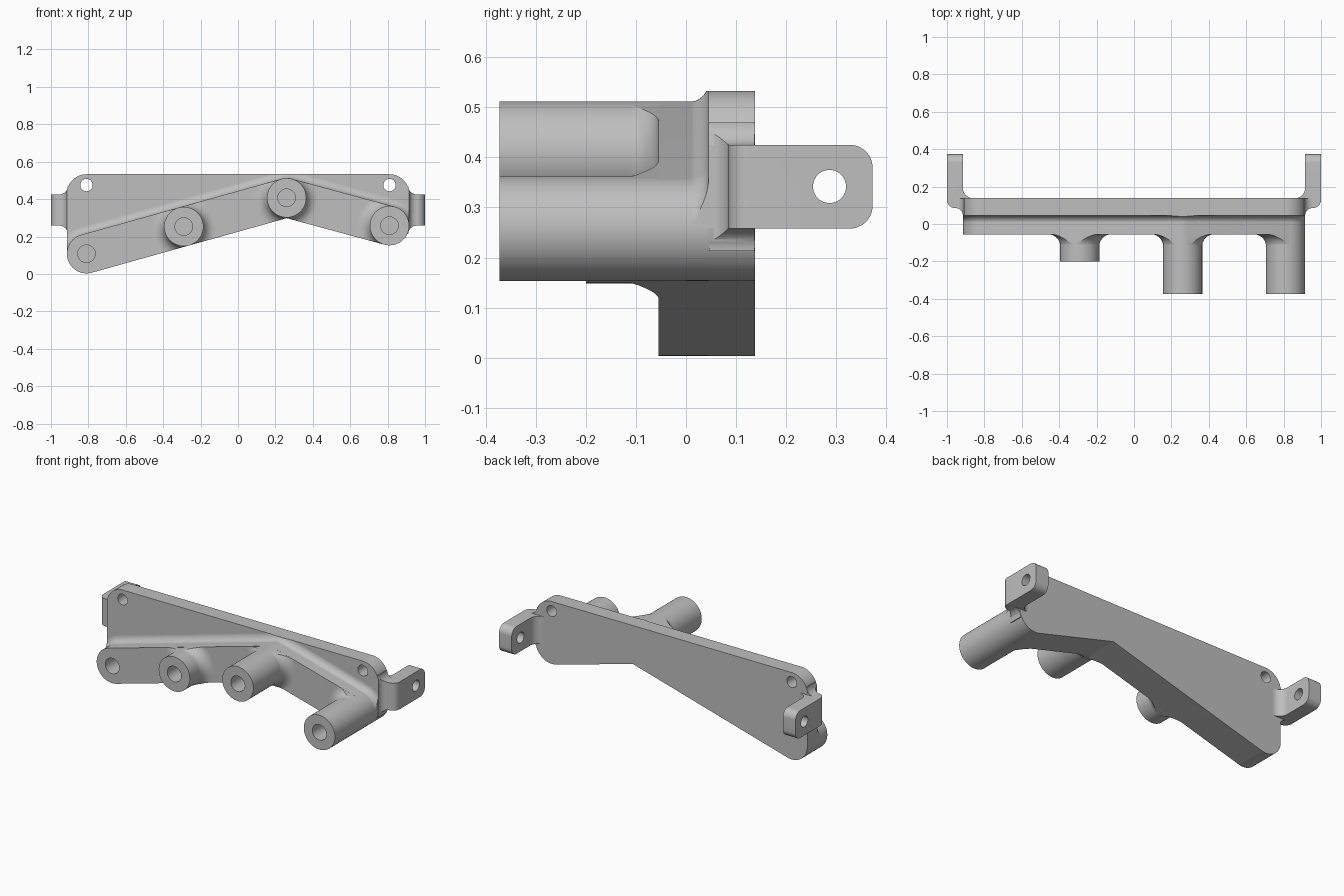
import bpy, bmesh
from math import sin, cos, pi, atan2, radians
from mathutils import Vector

cube = bpy.data.objects.get("Cube")
if cube:
    bpy.data.objects.remove(cube)

grey = bpy.data.materials.new("plain grey")
grey.use_nodes = True
colour = (0.52, 0.52, 0.52, 1)
grey.diffuse_color = colour
grey.node_tree.nodes["Principled BSDF"].inputs["Base Color"].default_value = colour

R = 0.105                       # boss and corner radius
FRONT, STEP, BACK = -0.055, 0.045, 0.138
A, B, C = Vector((-0.81, 0.108)), Vector((0.26, 0.407)), Vector((0.81, 0.258))
MID = A.lerp(B, 0.486)
parts, helpers = [], []


def arc(centre, r, start, end, steps=24):
    """Points along an arc, angles in radians."""
    return [(centre[0] + r * cos(start + (end - start) * i / steps),
             centre[1] + r * sin(start + (end - start) * i / steps))
            for i in range(steps + 1)]


def loft(name, rings, helper=False):
    """Closed solid through a list of matching 3D rings."""
    bm = bmesh.new()
    rows = [[bm.verts.new(p) for p in ring] for ring in rings]
    n = len(rows[0])
    for low, high in zip(rows, rows[1:]):
        for i in range(n):
            j = (i + 1) % n
            bm.faces.new((low[i], low[j], high[j], high[i]))
    bm.faces.new(rows[0][::-1])
    bm.faces.new(rows[-1])
    bmesh.ops.recalc_face_normals(bm, faces=bm.faces)
    mesh = bpy.data.meshes.new(name)
    bm.to_mesh(mesh)
    bm.free()
    ob = bpy.data.objects.new(name, mesh)
    bpy.context.collection.objects.link(ob)
    ob.hide_render = helper
    (helpers if helper else parts).append(ob)
    return ob


def prism(name, outline, axis, low, high, helper=False):
    """Extrude a 2D outline along x, y or z."""
    place = {"x": lambda p, d: (d, p[0], p[1]),
             "y": lambda p, d: (p[0], d, p[1]),
             "z": lambda p, d: (p[0], p[1], d)}[axis]
    return loft(name, [[place(p, d) for p in outline] for d in (low, high)], helper)


def disc(centre, r):
    return arc(centre, r, 0, 2 * pi, 64)[:-1]


def combine(ob, other, operation):
    """Apply a boolean straight away."""
    mod = ob.modifiers.new("cut", "BOOLEAN")
    mod.operation, mod.object, mod.solver = operation, other, "EXACT"
    bpy.context.view_layer.update()
    graph = bpy.context.evaluated_depsgraph_get()
    mesh = bpy.data.meshes.new_from_object(ob.evaluated_get(graph))
    ob.modifiers.clear()
    ob.data = mesh


# Slopes of the two rib arms and the inner corner under the apex
SLOPE_L = atan2(B.y - A.y, B.x - A.x)
SLOPE_R = atan2(C.y - B.y, C.x - B.x)


def notch(r):
    reach = r / cos((SLOPE_L - SLOPE_R) / 2)
    angle = (SLOPE_L + SLOPE_R) / 2 - pi / 2
    return (B.x + reach * cos(angle), B.y + reach * sin(angle))


def band(r):
    """Bent rib outline with rounded ends."""
    return (arc(A, r, SLOPE_L + pi / 2, SLOPE_L + 3 * pi / 2) + [notch(r)]
            + arc(C, r, SLOPE_R - pi / 2, SLOPE_R + pi / 2)
            + arc(B, r, SLOPE_R + pi / 2, SLOPE_L + pi / 2)[1:-1])


def plate_outline(r):
    top = 0.428
    return (arc(A, r, pi, SLOPE_L + 3 * pi / 2) + [notch(r)]
            + arc(C, r, SLOPE_R - pi / 2, 0)
            + arc((C.x, top), r, 0, pi / 2)
            + arc((A.x, top), r, pi / 2, pi))


# Back plate and bent rib
plate = prism("back_plate", plate_outline(R), "y", STEP, BACK)
rib = prism("bent_rib", band(R), "y", FRONT, BACK - 0.002)

# Concave fillet between rib and plate, trimmed to the plate outline
F = 0.04
rings = []
for i in range(11):
    t = i / 10 * pi / 2
    y = STEP - F + F * sin(t)
    rings.append([(p[0], y, p[1]) for p in band(R - 0.001 + F * (1 - cos(t)))])
rings.append([(p[0], STEP + 0.02, p[2]) for p in rings[-1] for y in [0]])
rings[-1] = [(p[0], STEP + 0.02, p[2]) for p in rings[-2]]
rib_fillet = loft("rib_fillet", rings)
combine(rib_fillet, prism("plate_trim", plate_outline(R - 0.0005), "y", -0.3, 0.3, True), "INTERSECT")

# Round bosses, each flaring into the rib face
drilled = [plate, rib, rib_fillet]
rib_trim = prism("rib_trim", band(R - 0.0005), "y", -0.6, 0.3, True)
G = 0.065
for label, centre, front in (("middle", MID, -0.2), ("apex", B, -0.373), ("left", C, -0.373)):
    drilled.append(prism(label + "_boss", disc(centre, R), "y", front, 0))
    rings = []
    for i in range(13):
        t = i / 12 * pi / 2
        ring = disc(centre, R - 0.001 + G * (1 - cos(t)))
        rings.append([(p[0], FRONT - G + G * sin(t), p[1]) for p in ring])
    rings.append([(p[0], FRONT + 0.03, p[2]) for p in rings[-1]])
    flare = loft(label + "_boss_flare", rings)
    combine(flare, rib_trim, "INTERSECT")
    drilled.append(flare)

# Blind holes in the bosses, then through holes in the plate corners
for centre, front in ((A, FRONT), (MID, -0.2), (B, -0.373), (C, -0.373)):
    drill = prism("boss_drill", disc(centre, 0.047), "y", front - 0.1, front + 0.16, True)
    for ob in drilled:
        box = [v.co for v in ob.data.vertices]
        near_x = min(v.x for v in box) < centre.x < max(v.x for v in box)
        if near_x and min(v.y for v in box) < front + 0.16:
            combine(ob, drill, "DIFFERENCE")
for x in (A.x, C.x):
    combine(plate, prism("corner_drill", disc((x, 0.475), 0.033), "y", -0.1, 0.3, True), "DIFFERENCE")

# Side ears: plan shape trimmed by a rounded side shape, with a flared root
LOW, HIGH, END, Q = 0.258, 0.425, 0.373, 0.045
plan = ([(0.86, 0.06)] + arc((0.955, 0.045), 0.04, pi, pi / 2, 10)
        + arc((0.955, 0.13), Q, -pi / 2, 0, 12)[1:]
        + [(1, 0.45), (0.915, 0.45)] + arc((0.86, 0.193), 0.055, 0, -pi / 2, 12))
side = ([(0, HIGH), (0, LOW)] + arc((END - Q, LOW + Q), Q, -pi / 2, 0, 12)
        + arc((END - Q, HIGH - Q), Q, 0, pi / 2, 12))
root = ([(0.87, HIGH + Q)] + arc((0.955, HIGH + Q), Q, pi, 3 * pi / 2, 12)
        + [(1.05, HIGH), (1.05, LOW)]
        + arc((0.955, LOW - Q), Q, pi / 2, pi, 12) + [(0.87, LOW - Q)])
for label, s in (("left", 1), ("right", -1)):
    mirrored = [(s * x, y) for x, y in plan]
    ear = prism(label + "_ear", mirrored, "z", 0.1, 0.6)
    combine(ear, prism("ear_trim", side, "x", s * 0.7, s * 1.2, True), "INTERSECT")
    combine(ear, prism("ear_drill", disc((0.287, 0.342), 0.033), "x", s * 0.7, s * 1.2, True), "DIFFERENCE")
    ear_root = prism(label + "_ear_root", mirrored, "z", 0.1, 0.6)
    trim = prism("root_trim", [(s * x, z) for x, z in root], "y", 0, BACK - 0.001, True)
    combine(ear_root, trim, "INTERSECT")

# Remove helpers, then colour and shade every part
for ob in helpers:
    bpy.data.objects.remove(ob)
bpy.ops.object.select_all(action="DESELECT")
for ob in parts:
    ob.data.materials.clear()
    ob.data.materials.append(grey)
    ob.select_set(True)
bpy.context.view_layer.objects.active = parts[0]
bpy.ops.object.shade_smooth_by_angle(angle=radians(30))
